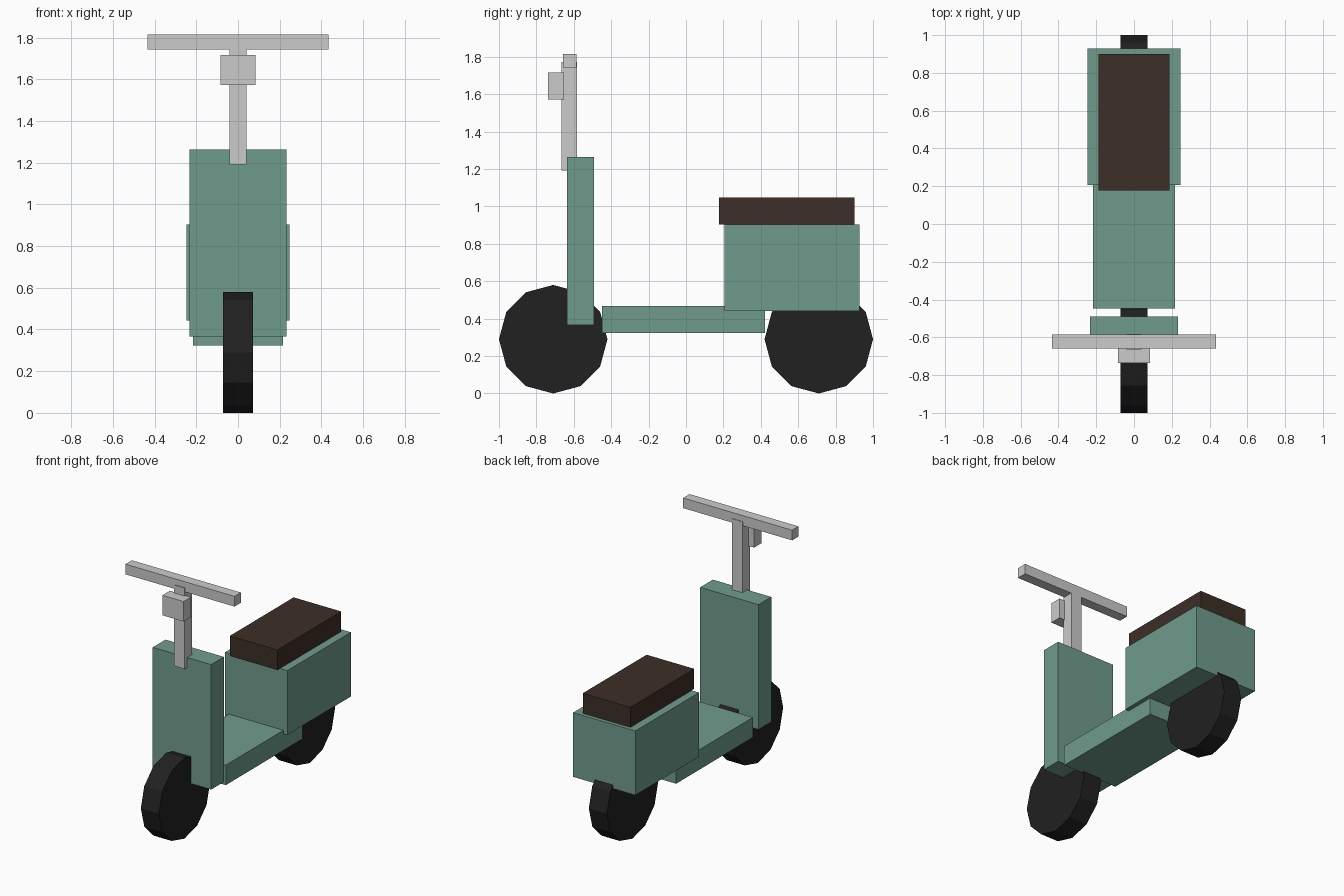
import bpy
import math

if "Cube" in bpy.data.objects:
    bpy.data.objects.remove(bpy.data.objects["Cube"])


def material(name, rgb):
    m = bpy.data.materials.new(name)
    m.diffuse_color = (*rgb, 1.0)
    m.use_nodes = True
    m.node_tree.nodes["Principled BSDF"].inputs["Base Color"].default_value = m.diffuse_color
    return m


GREEN = material("green_paint", (0.16, 0.33, 0.27))
BROWN = material("brown_leather", (0.045, 0.028, 0.02))
BLACK = material("black_rubber", (0.015, 0.015, 0.015))


def box(name, half_width, y, z, mat=None):
    """Box symmetric about x = 0, given its y and z ranges."""
    bpy.ops.mesh.primitive_cube_add(
        size=1, location=(0, (y[0] + y[1]) / 2, (z[0] + z[1]) / 2))
    ob = bpy.context.object
    ob.name = name
    ob.scale = (2 * half_width, y[1] - y[0], z[1] - z[0])
    bpy.ops.object.transform_apply(location=False, rotation=False, scale=True)
    if mat:
        ob.data.materials.append(mat)
    return ob


def wheel(name, y):
    """Twelve-sided wheel standing on the ground."""
    bpy.ops.mesh.primitive_cylinder_add(
        vertices=12, radius=0.29, depth=0.143,
        location=(0, y, 0.29), rotation=(0, math.pi / 2, 0))
    ob = bpy.context.object
    ob.name = name
    ob.data.materials.append(BLACK)


# Wheels
wheel("front_wheel", -0.71)
wheel("rear_wheel", 0.71)

# Painted bodywork
box("floorboard", 0.217, (-0.448, 0.422), (0.323, 0.467), GREEN)
box("leg_shield", 0.232, (-0.636, -0.491), (0.367, 1.264), GREEN)
box("rear_body", 0.247, (0.206, 0.928), (0.442, 0.903), GREEN)

# Seat
box("seat", 0.189, (0.177, 0.901), (0.903, 1.047), BROWN)

# Steering
box("steering_column", 0.041, (-0.665, -0.582), (1.192, 1.773))
box("handlebar", 0.433, (-0.658, -0.586), (1.743, 1.816))
box("headlight", 0.084, (-0.737, -0.653), (1.572, 1.716))
